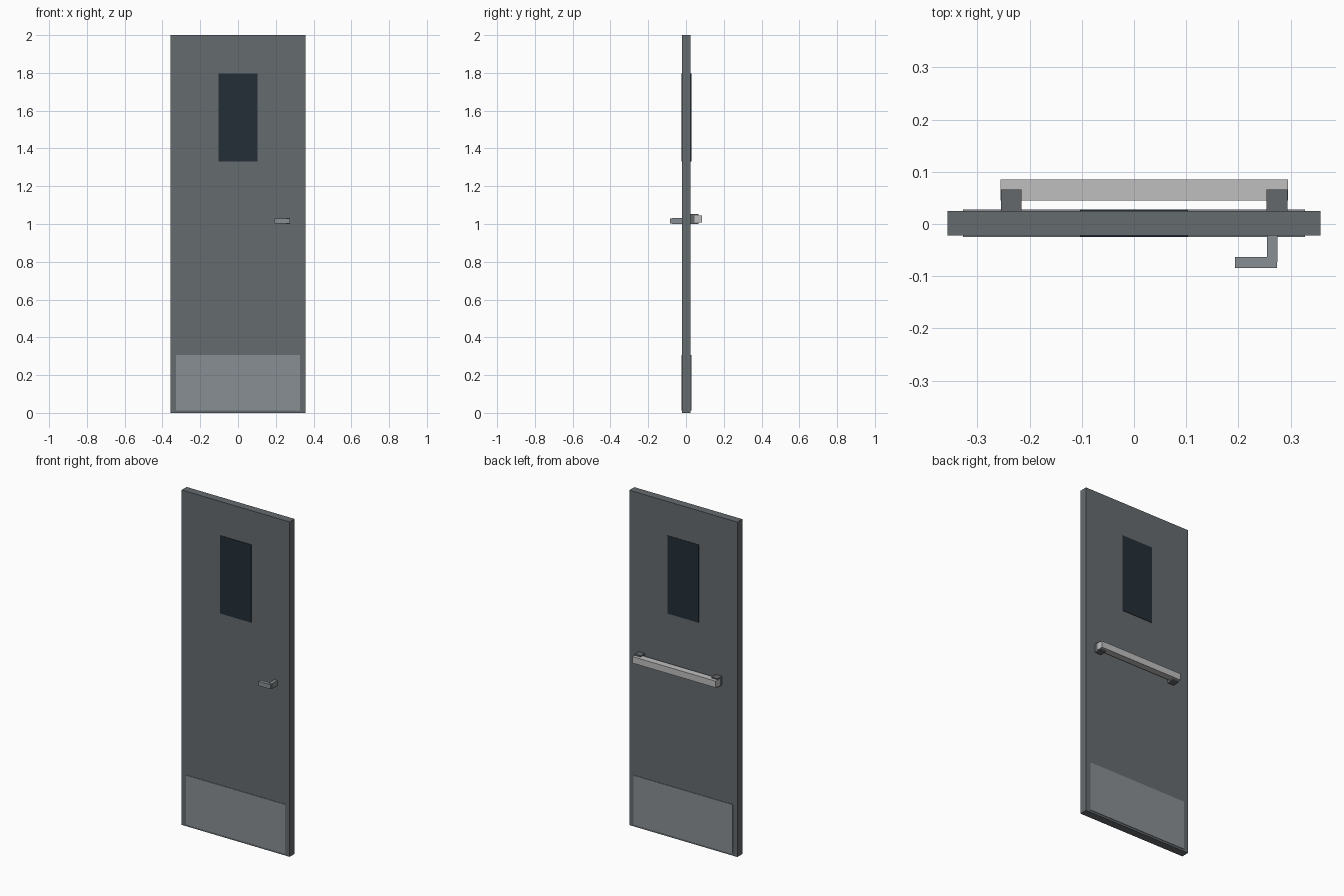
import bpy
import bmesh
from mathutils import Vector

cube = bpy.data.objects.get("Cube")
if cube:
    bpy.data.objects.remove(cube, do_unlink=True)


def material(name, r, g, b):
    mat = bpy.data.materials.new(name)
    mat.use_nodes = True
    mat.diffuse_color = (r, g, b, 1)
    mat.node_tree.nodes["Principled BSDF"].inputs["Base Color"].default_value = (r, g, b, 1)
    return mat


door_grey = material("door grey", 0.13, 0.147, 0.158)
glass_dark = material("dark glass", 0.017, 0.028, 0.038)
steel = material("brushed steel", 0.25, 0.275, 0.292)
bracket_grey = material("bracket grey", 0.127, 0.138, 0.147)
bar_silver = material("bar silver", 0.52, 0.52, 0.52)


def box(name, low, high, mat):
    """Box between two opposite corners."""
    low, high = Vector(low), Vector(high)
    centre = (low + high) / 2
    size = high - low
    bm = bmesh.new()
    bmesh.ops.create_cube(bm, size=1)
    bmesh.ops.scale(bm, vec=size, verts=bm.verts)
    mesh = bpy.data.meshes.new(name)
    bm.to_mesh(mesh)
    bm.free()
    mesh.materials.append(mat)
    obj = bpy.data.objects.new(name, mesh)
    obj.location = centre
    bpy.context.collection.objects.link(obj)
    return obj


FRONT, BACK = -0.022, 0.025
PLATE = 0.003

# Door slab
box("door_panel", (-0.357, FRONT, 0), (0.357, BACK, 2), door_grey)

# Window panes and kick plates on both faces
for side, y0, y1 in (("front", FRONT - PLATE, FRONT), ("back", BACK, BACK + PLATE)):
    box(side + "_window", (-0.103, y0, 1.332), (0.103, y1, 1.797), glass_dark)
    box(side + "_kick_plate", (-0.327, y0, 0.012), (0.327, y1, 0.306), steel)

# Lever handle on the front
box("lever_stem", (0.255, -0.073, 1.0), (0.275, FRONT, 1.031), steel)
box("lever_grip", (0.193, -0.084, 1.002), (0.274, -0.063, 1.029), steel)

# Push bar with two end brackets on the back
for side, x in (("right", -0.255), ("left", 0.254)):
    box(side + "_bar_bracket", (x, BACK, 1.0), (x + 0.04, 0.066, 1.053), bracket_grey)
box("push_bar", (-0.256, 0.045, 1.007), (0.295, 0.085, 1.046), bar_silver)
